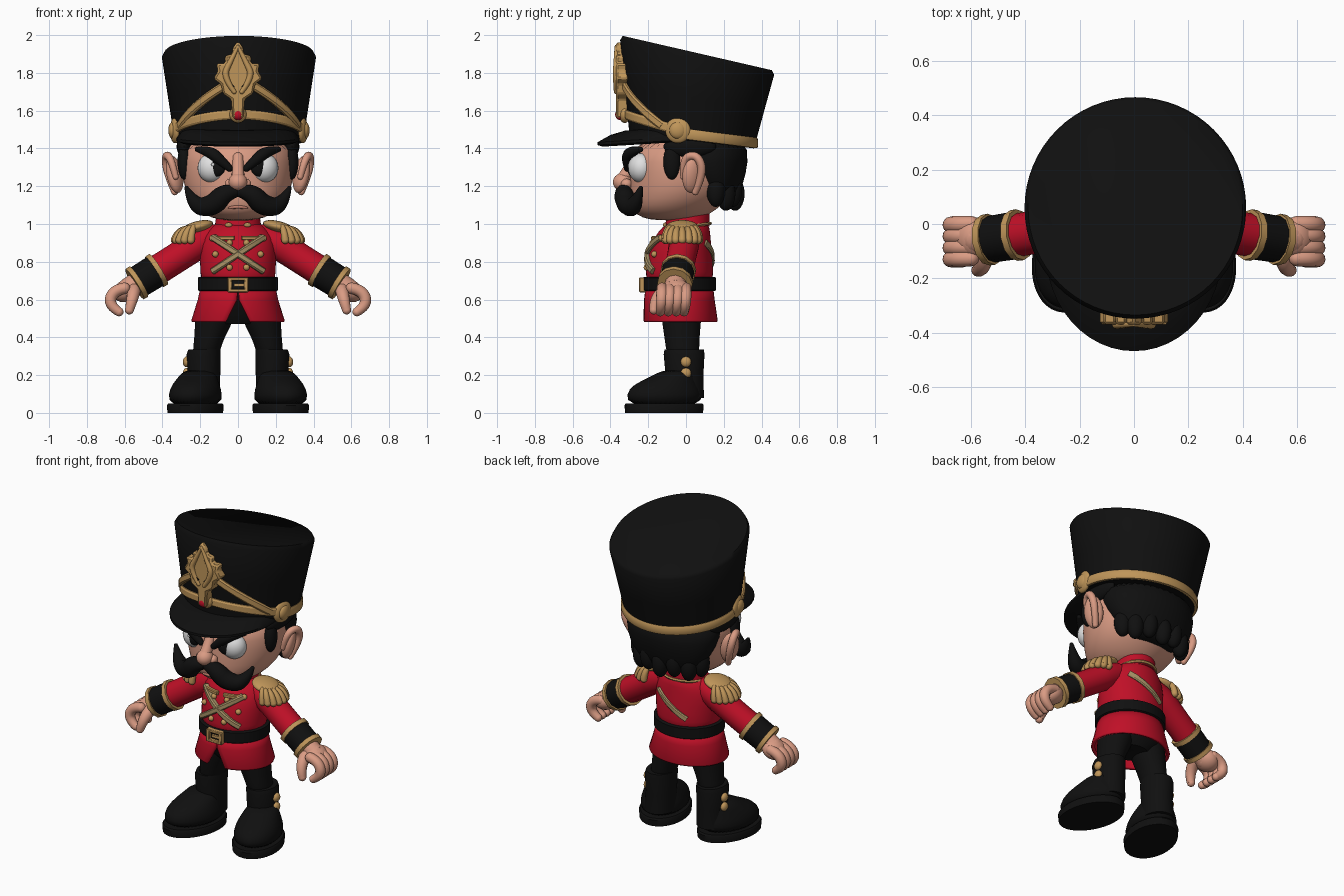
import bpy, bmesh
from math import sin, cos, pi, radians, sqrt
from mathutils import Vector, Matrix, Euler

cube = bpy.data.objects.get("Cube")
if cube:
    bpy.data.objects.remove(cube, do_unlink=True)


def material(name, rgb):
    m = bpy.data.materials.new(name)
    m.use_nodes = True
    m.diffuse_color = (*rgb, 1)
    m.node_tree.nodes["Principled BSDF"].inputs["Base Color"].default_value = (*rgb, 1)
    return m


BLACK = material("black cloth", (.005, .005, .005))
RED = material("red cloth", (.52, .005, .02))
GOLD = material("gold trim", (.52, .3, .1))
TAN = material("tan strap", (.38, .28, .13))
SKIN = material("skin", (.7, .33, .23))
LIP = material("lip", (.5, .2, .14))
WHITE = material("eye white", (.75, .75, .75))


def finish(name, bm, mat, angle=40, subsurf=0):
    bmesh.ops.recalc_face_normals(bm, faces=bm.faces)
    me = bpy.data.meshes.new(name)
    bm.to_mesh(me)
    bm.free()
    me.materials.clear()
    me.materials.append(mat)
    me.shade_smooth()
    me.set_sharp_from_angle(angle=radians(angle))
    ob = bpy.data.objects.new(name, me)
    bpy.context.collection.objects.link(ob)
    if subsurf:
        mod = ob.modifiers.new("smooth", 'SUBSURF')
        mod.levels = mod.render_levels = subsurf
    return ob


# stack of ellipses: (cx, cy, z, rx, ry), tilted by slope; gaps leave an open front
def loft(name, mat, rings, slopes=None, gaps=None, n=40, subsurf=0, angle=40):
    bm = bmesh.new()
    rows = []
    for i, (cx, cy, z, rx, ry) in enumerate(rings):
        s = slopes[i] if slopes else 0
        g = gaps[i] if gaps else 0
        row = []
        for k in range(n):
            a = g + (2 * pi - 2 * g) * k / (n - 1 if gaps else n)
            row.append(bm.verts.new((cx + rx * sin(a), cy - ry * cos(a), z - s * ry * cos(a))))
        rows.append(row)
    for lo, hi in zip(rows, rows[1:]):
        for k in range(n - 1 if gaps else n):
            j = (k + 1) % n
            bm.faces.new((lo[k], lo[j], hi[j], hi[k]))
    if not gaps:
        bm.faces.new(rows[0][::-1])
        bm.faces.new(rows[-1])
    return finish(name, bm, mat, angle, subsurf)


def ball(name, mat, loc, size, rot=(0, 0, 0)):
    bm = bmesh.new()
    bmesh.ops.create_uvsphere(bm, u_segments=24, v_segments=14, radius=1)
    bm.transform(Matrix.LocRotScale(Vector(loc), Euler(rot), Vector(size)))
    return finish(name, bm, mat)


def tube(name, mat, pts, radii, caps=True):
    cu = bpy.data.curves.new(name, 'CURVE')
    cu.dimensions = '3D'
    cu.bevel_depth, cu.bevel_resolution, cu.use_fill_caps = 1, 4, True
    sp = cu.splines.new('NURBS')
    sp.points.add(len(pts) - 1)
    for p, co, r in zip(sp.points, pts, radii):
        p.co, p.radius = (*co, 1), r
    sp.use_endpoint_u, sp.order_u, sp.resolution_u = True, min(3, len(pts)), 6
    tmp = bpy.data.objects.new(name, cu)
    bm = bmesh.new()
    bm.from_mesh(bpy.data.meshes.new_from_object(tmp))
    bpy.data.objects.remove(tmp)
    if caps:
        for co, r in ((pts[0], radii[0]), (pts[-1], radii[-1])):
            bmesh.ops.create_uvsphere(bm, u_segments=12, v_segments=8, radius=r,
                                      matrix=Matrix.Translation(co))
    return finish(name, bm, mat)


# flat ribbon lying on a body that surrounds the vertical axis
def strap(name, mat, pts, width, thick):
    pts = [Vector(p) for p in pts]
    bm = bmesh.new()
    rows = []
    for i, p in enumerate(pts):
        t = (pts[min(i + 1, len(pts) - 1)] - pts[max(i - 1, 0)]).normalized()
        nrm = Vector((p.x, p.y, 0)).normalized()
        side = t.cross(nrm).normalized() * width / 2
        rows.append([bm.verts.new(p + side * a + nrm * thick * b)
                     for a, b in ((-1, -.5), (1, -.5), (1, .6), (.6, 1), (-.6, 1), (-1, .6))])
    for lo, hi in zip(rows, rows[1:]):
        for k in range(6):
            bm.faces.new((lo[k], lo[k - 1], hi[k - 1], hi[k]))
    bm.faces.new(rows[0])
    bm.faces.new(rows[-1])
    return finish(name, bm, mat, 30)


# straight-sided plate from an outline in x and z
def plate(name, mat, outline, y0, y1, bevel=0):
    bm = bmesh.new()
    face = bm.faces.new([bm.verts.new((x, y0, z)) for x, z in outline])
    ext = bmesh.ops.extrude_face_region(bm, geom=[face])
    bmesh.ops.translate(bm, vec=(0, y1 - y0, 0),
                        verts=[v for v in ext["geom"] if isinstance(v, bmesh.types.BMVert)])
    ob = finish(name, bm, mat, 30)
    if bevel:
        ob.modifiers.new("bevel", 'BEVEL').width = bevel
    return ob


# ---- hat ----
def hat_ring(v):
    return (.005, .03 + .03 * v, 1.44 + .455 * v, .34 + .07 * v, .33 + .08 * v)


def hat_point(deg, v):
    a = radians(deg)
    cx, cy, z, rx, ry = hat_ring(v)
    return (cx + rx * sin(a), cy - ry * cos(a), z + (.12 + .11 * v) * ry * cos(a))


top = hat_ring(1)
lip = (top[0], top[1], top[2] + .01, top[3] - .015, top[4] - .015)
loft("hat", BLACK, [hat_ring(v) for v in (0, .5, .97)] + [lip],
     [-.12, -.175, -.225, -.23], n=64, angle=60)
loft("visor", BLACK, [(0, -.1, 1.43, .3, .34), (0, -.1, 1.44, .325, .368), (0, -.1, 1.455, .325, .368),
                      (0, -.09, 1.49, .3, .31), (0, -.07, 1.51, .28, .25)], [.06] * 5, n=48)
strap("hat_back_band", GOLD, [hat_point(d, .07) for d in range(78, 283, 6)], .055, .014)
for s in (-1, 1):
    strap("hat_lower_strap", GOLD, [hat_point(s * d, .2 - .1 * (d / 78) ** 1.5) for d in range(0, 79, 6)], .05, .016)
    strap("hat_upper_strap", GOLD, [hat_point(s * (12 + 50 * t / 8), .5 - .37 * t / 8) for t in range(9)], .045, .02)
    rx, ry, rz = hat_point(s * 77, .1)
    ball("hat_rosette", GOLD, (rx, ry, rz), (.025, .068, .068), (0, 0, s * -.2))
    ball("hat_rosette_boss", GOLD, (rx + s * .012, ry, rz), (.024, .045, .045))
half = [(.03, 1.93), (.028, 1.9), (.07, 1.89), (.066, 1.85), (.115, 1.85), (.105, 1.81),
        (.13, 1.77), (.09, 1.74), (.08, 1.69), (.035, 1.66), (.03, 1.56)]
plate("hat_crest", GOLD, [(0, 1.97)] + half + [(-x, z) for x, z in half[::-1]], -.29, -.37, .01)
for s in (-1, 1):
    plate("crest_slot", BLACK, [(s * .018, 1.73), (s * .06, 1.765), (s * .05, 1.725), (s * .025, 1.712)], -.368, -.375)
    tube("crest_leaf", GOLD, [(s * .02, -.37, 1.7), (s * .08, -.37, 1.78), (s * .04, -.37, 1.86), (0, -.37, 1.94)],
         [.012, .018, .014, .008])
ball("crest_mount", GOLD, (0, -.325, 1.58), (.045, .03, .045))
ball("crest_gem", RED, (0, -.35, 1.58), (.03, .025, .03))

# ---- head ----
HEAD = [(0, -.07, 1.02, .07, .09), (0, -.07, 1.03, .14, .16), (0, -.07, 1.07, .205, .22), (0, -.035, 1.13, .26, .265),
        (0, -.01, 1.22, .292, .287), (0, 0, 1.32, .3, .295), (0, .02, 1.47, .29, .29)]
loft("head", SKIN, HEAD, subsurf=1, angle=80)
loft("hair_back", BLACK, [(0, .18, 1.1, .12, .05), (0, .18, 1.13, .2, .09), (0, .155, 1.22, .27, .15),
                          (0, .125, 1.32, .303, .205), (0, .1, 1.47, .315, .23)], subsurf=1, angle=80)
for i in range(-3, 4):
    a = i * .4
    ball("hair_tuft", BLACK, (.235 * sin(a), .1 + .16 * cos(a), 1.16 + .02 * (i % 2)), (.05, .05, .09))
ball("nose", SKIN, (0, -.335, 1.222), (.05, .052, .048))
tube("nose_bridge", SKIN, [(0, -.27, 1.35), (0, -.3, 1.29), (0, -.335, 1.235)], [.03, .03, .036])
tube("mouth", LIP, [(-.045, -.283, 1.085), (0, -.297, 1.095), (.045, -.283, 1.085)], [.007, .011, .007])
for s in (-1, 1):
    ball("nostril", SKIN, (s * .042, -.315, 1.212), (.028, .03, .028))
    ball("eye", WHITE, (s * .14, -.24, 1.297), (.075, .065, .078), (0, 0, s * .3))
    ball("pupil", BLACK, (s * .115, -.284, 1.303), (.05, .026, .052), (0, 0, s * .3))
    ball("eye_glint", WHITE, (s * .115 - .018, -.309, 1.315), (.009, .005, .009))
    tube("eyebrow", BLACK, [(s * .045, -.31, 1.295), (s * .1, -.315, 1.345), (s * .15, -.295, 1.385),
                            (s * .215, -.24, 1.395)], [.018, .03, .032, .014])
    tube("moustache", BLACK, [(0, -.325, 1.175), (s * .07, -.335, 1.17), (s * .13, -.31, 1.095),
                              (s * .23, -.27, 1.09), (s * .272, -.24, 1.19)], [.03, .052, .058, .045, .012])
    ball("ear", SKIN, (s * .335, .035, 1.262), (.038, .058, .1), (0, s * .2, s * .5))
    tube("ear_rim", SKIN, [(s * .33, -.015, 1.25), (s * .355, -.02, 1.35), (s * .385, .06, 1.37),
                           (s * .375, .095, 1.27), (s * .335, .05, 1.17)], [.016, .02, .022, .022, .018])
    ball("sideburn", BLACK, (s * .285, -.075, 1.33), (.035, .045, .095))
    ball("hair_over_ear", BLACK, (s * .285, .02, 1.41), (.04, .14, .055))

# ---- coat ----
TORSO = [(0, -.035, .64, .2, .18), (0, -.035, .75, .198, .18), (0, -.03, .85, .205, .168),
         (0, -.02, .93, .195, .15), (0, 0, .985, .15, .125), (0, .01, 1.01, .1, .1)]
loft("coat_body", RED, TORSO, subsurf=1, angle=80)


def on_coat(x, z, front=-1):
    for lo, hi in zip(TORSO, TORSO[1:]):
        if lo[2] <= z <= hi[2]:
            f = (z - lo[2]) / (hi[2] - lo[2])
            _, cy, _, rx, ry = [p + (q - p) * f for p, q in zip(lo, hi)]
            return (x, cy + front * ry * sqrt(max(0, 1 - (x / rx) ** 2)), z)


skirt = loft("coat_skirt", RED, [(0, -.035, .66, .2, .18), (0, -.035, .6, .213, .187), (0, -.032, .49, .247, .2),
                                 (0, -.032, .48, .243, .196)], gaps=[.01, .03, .25, .27], n=48)
solid = skirt.modifiers.new("thickness", 'SOLIDIFY')
solid.thickness, solid.offset = .02, -1
loft("belt", BLACK, [(0, -.035, .645, .205, .186), (0, -.035, .65, .213, .194),
                     (0, -.035, .715, .213, .194), (0, -.035, .72, .205, .186)], n=48)
for s in (-1, 1):
    plate("buckle_side", GOLD, [(s * x, z) for x, z in ((.032, .638), (.055, .638), (.055, .718), (.032, .718))], -.21, -.248, .004)
    plate("buckle_bar", GOLD, [(x, .678 + s * z) for x, z in ((-.05, .022), (.05, .022), (.05, .04), (-.05, .04))], -.21, -.248, .004)
plate("buckle_tongue", GOLD, [(-.02, .67), (.035, .67), (.035, .686), (-.02, .686)], -.22, -.242)
loft("collar", RED, [(0, .005, .97, .125, .12), (0, .01, 1.045, .115, .115)], [.15, .15])
for z, r in ((.985, .13), (1.042, .12)):
    loft("collar_trim", GOLD, [(0, .008, z - .008, r - .006, r - .006), (0, .008, z, r, r),
                               (0, .008, z + .008, r - .006, r - .006)], [.15] * 3)
for s in (-1, 1):
    strap("chest_cross", TAN, [on_coat(s * (-.13 + .26 * t / 8), .93 - .18 * t / 8) for t in range(9)], .034, .02)
    strap("chest_bar", GOLD, [on_coat(s * (.02 + .11 * t / 4), .925) for t in range(5)], .022, .014)
    ball("collar_badge", GOLD, (s * .05, -.112, .995), (.02, .01, .012))
    for bx, bz in ((.135, .925), (.12, .84), (.045, .77), (.045, .9)):
        ball("coat_button", GOLD, on_coat(s * bx, bz), (.017, .017, .017))
strap("back_strap", TAN, [on_coat(-.09 + .21 * t / 6, .77 + .13 * t / 6, 1) for t in range(7)], .034, .012)

# ---- arms, hands and epaulettes ----
for s in (-1, 1):
    def P(x, y, z):
        return (s * x, y, z)

    def along(t):
        return P(.3 + .25 * t, -.02 - .04 * t, .835 - .155 * t)

    tube("sleeve", RED, [P(.14, 0, .93), P(.21, -.01, .9), along(0), along(.6)], [.07, .085, .078, .08])
    tube("cuff", BLACK, [along(.52), along(.92)], [.088, .086], False)
    for t in (.48, .9):
        tube("cuff_trim", GOLD, [along(t), along(t + .09)], [.095, .094], False)
    ball("palm", SKIN, P(.59, -.05, .648), (.075, .075, .058), (0, s * .5, 0))
    tube("wrist", SKIN, [along(.85), P(.58, -.055, .655)], [.058, .06])
    for i in range(4):
        y = .0 - .042 * i
        tube("finger", SKIN, [P(.6, y, .66), P(.66, y, .65), P(.685, y - .005, .57), P(.63, y - .01, .535)],
             [.03, .031, .03, .024])
    tube("thumb", SKIN, [P(.55, -.1, .65), P(.555, -.165, .62), P(.575, -.17, .545)], [.036, .034, .024])
    ball("epaulette", GOLD, P(.215, -.02, .985), (.085, .085, .03), (0, s * .25, 0))
    for i in range(9):
        a = radians(-90 + 22.5 * i)
        c, d = cos(a), sin(a)
        tube("epaulette_fringe", GOLD, [P(.235 + .05 * c, -.02 + .07 * d, .985 - .01 * c),
                                        P(.245 + .075 * c, -.02 + .09 * d, .96),
                                        P(.25 + .085 * c, -.02 + .09 * d, .915)], [.014, .019, .021])

# ---- legs and boots ----
loft("hips", BLACK, [(0, -.025, .47, .1, .09), (0, -.025, .52, .2, .125), (0, -.03, .64, .19, .16)])
for s in (-1, 1):
    loft("leg", BLACK, [(s * .18, -.01, .25, .07, .08), (s * .162, -.02, .36, .072, .09),
                        (s * .142, -.022, .43, .088, .096), (s * .118, -.025, .52, .108, .108),
                        (s * .1, -.025, .6, .095, .11)], subsurf=1)
    loft("boot_shaft", BLACK, [(s * .185, -.005, .08, .09, .1), (s * .18, -.008, .2, .086, .1),
                               (s * .182, -.01, .31, .09, .108), (s * .178, -.01, .335, .085, .104)])
    foot = loft("boot_foot", BLACK, [(0, -.118, .035, .135, .2), (0, -.12, .1, .138, .205), (0, -.112, .15, .122, .178),
                                     (0, -.07, .19, .1, .12), (0, -.04, .23, .08, .09)], subsurf=1, angle=80)
    sole = loft("boot_sole", BLACK, [(0, -.12, 0, .142, .21), (0, -.12, .04, .145, .214), (0, -.12, .05, .138, .207)])
    for part in (foot, sole):
        part.location = (s * .195, 0, 0)
        part.rotation_euler = (0, 0, s * radians(15))
    for z in (.15, .21, .27):
        ball("boot_button", GOLD, (s * .272, .0, z), (.02, .028, .028))
